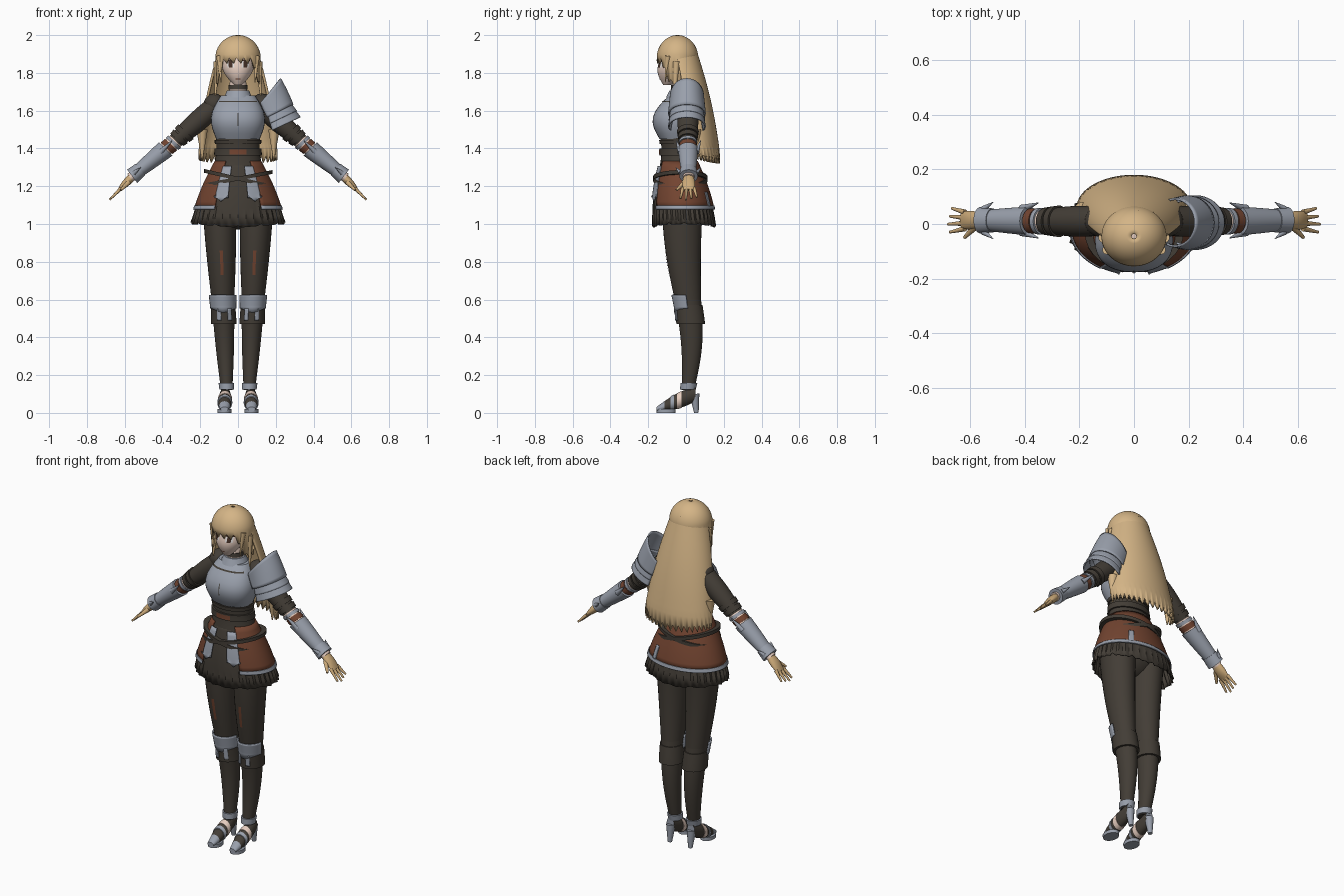
import bpy, bmesh
from math import sin, cos, radians, pi
from mathutils import Vector

cube = bpy.data.objects.get("Cube")
if cube:
    bpy.data.objects.remove(cube)


def material(name, *rgb):
    mat = bpy.data.materials.new(name)
    mat.use_nodes = True
    mat.diffuse_color = (*rgb, 1)
    mat.node_tree.nodes["Principled BSDF"].inputs["Base Color"].default_value = (*rgb, 1)
    return mat


HAIR = material("blond_hair", .66, .46, .24)
SKIN = material("pale_skin", .8, .62, .53)
GLOVE = material("tan_glove", .6, .4, .19)
STEEL = material("blue_grey_steel", .32, .35, .41)
DARK = material("dark_cloth", .056, .047, .037)
LEATHER = material("red_brown_leather", .17, .058, .03)
EYE = material("dark_brown_eye", .06, .03, .02)
WHITE = material("eye_white", .85, .82, .8)


def finish(name, bm, mats, mirror=False, thick=0, rule=None):
    """Turn a bmesh into a smooth shaded object with its modifiers."""
    mesh = bpy.data.meshes.new(name)
    if rule:
        for face in bm.faces:
            face.material_index = rule(face.calc_center_median())
    bm.to_mesh(mesh)
    bm.free()
    for mat in mats:
        mesh.materials.append(mat)
    ob = bpy.data.objects.new(name, mesh)
    bpy.context.collection.objects.link(ob)
    bpy.ops.object.select_all(action='DESELECT')
    ob.select_set(True)
    bpy.context.view_layer.objects.active = ob
    bpy.ops.object.shade_smooth_by_angle(angle=radians(40))
    if thick:
        ob.modifiers.new("thickness", 'SOLIDIFY').thickness = thick
    if mirror:
        ob.modifiers.new("mirror", 'MIRROR')


def loft(name, rings, *mats, n=32, arc=None, power=1, along_y=False, hem=None, flute=0, cap=True, **look):
    """Skin elliptical rings (x, y, z, ru, rv, tilt in degrees), whole or as an arc."""
    start, end = arc or (0, 360)
    count = n + 1 if arc else n
    bm = bmesh.new()
    rows = []
    for j, (x, y, z, ru, rv, tilt) in enumerate(rings):
        u, v = Vector((cos(radians(tilt)), 0, sin(radians(tilt)))), Vector((0, 1, 0))
        if along_y:
            u, v = Vector((1, 0, 0)), Vector((0, 0, 1))
        row = []
        for i in range(count):
            angle = radians(start + (end - start) * i / n)
            pleat = 1 + flute * (-1) ** i * j / len(rings)
            c, s = (abs(w) ** power * (1 if w > 0 else -1) * pleat for w in (cos(angle), sin(angle)))
            point = Vector((x, y, z)) + u * ru * c + v * rv * s
            if hem and j == len(rings) - 1:
                point.z += hem(i, angle)
            row.append(bm.verts.new(point))
        rows.append(row)
    for upper, lower in zip(rows, rows[1:]):
        for i in range(n):
            k = (i + 1) % count
            bm.faces.new((upper[i], lower[i], lower[k], upper[k]))
    if cap and not arc:
        bm.faces.new(rows[0])
        bm.faces.new(rows[-1][::-1])
        bmesh.ops.recalc_face_normals(bm, faces=bm.faces)
    finish(name, bm, mats, **look)


def taper(start, end, bulge=0, sway=0):
    """Shape between two rings, swelling by bulge and bowing along y by sway midway."""
    start, end = (tuple(r) + (0,) * (6 - len(r)) for r in (start, end))

    def ring(t, extra=0):
        x, y, z, ru, rv, tilt = (a + (b - a) * t for a, b in zip(start, end))
        swell = sin(pi * t)
        return x, y + sway * swell, z, ru + bulge * swell + extra, rv + bulge * swell + extra, tilt
    return ring


def piece(name, shape, t0, t1, extra, *mats, flare=0, steps=8, **look):
    """Part of a tapered shape, offset outward by extra, widening by flare."""
    loft(name, [shape(t0 + (t1 - t0) * i / steps, extra + flare * i / steps) for i in range(steps + 1)],
         *mats, **look)


def dome(name, x, y, z, rx, ry, rz, span, *mats, steps=10, **look):
    """Ellipsoid from its top down to the given angle."""
    angles = [radians(5 + (span - 5) * i / steps) for i in range(steps + 1)]
    loft(name, [(x, y, z + rz * cos(a), rx * sin(a), ry * sin(a), 0) for a in angles], *mats, **look)


def rod(name, a, b, r0, r1, mat, mirror=True):
    """Tapered rod between two points."""
    a, b = Vector(a), Vector(b)
    bm = bmesh.new()
    bmesh.ops.create_cone(bm, cap_ends=True, segments=12, radius1=r0, radius2=r1, depth=(b - a).length)
    bmesh.ops.rotate(bm, verts=bm.verts, matrix=(b - a).to_track_quat('Z', 'Y').to_matrix())
    bmesh.ops.translate(bm, verts=bm.verts, vec=(a + b) / 2)
    finish(name, bm, [mat], mirror=mirror)


# Head, face and neck
face = taper((0, -.04, 1.87, .09, .1), (0, -.1, 1.735, .02, .02), bulge=.02)
dome("skull", 0, -.04, 1.87, .09, .1, .1, 90, SKIN)
piece("face", face, 0, 1, 0, SKIN)
for label, top, bottom, extra, inner, outer, mat in (("eye_white", .06, .3, .002, 13, 40, WHITE),
                                                    ("iris", .05, .3, .004, 19, 33, EYE),
                                                    ("eyelash", 0, .06, .005, 11, 43, EYE)):
    piece(label, face, top, bottom, extra, mat, n=8, arc=(inner - 90, outer - 90), mirror=True)
piece("mouth", face, .74, .77, .002, LEATHER, n=6, arc=(-105, -75))
neck = taper((0, -.03, 1.79, .04, .04), (0, -.03, 1.68, .05, .05))
piece("neck", neck, 0, 1, 0, SKIN)
piece("choker", neck, .5, .7, .004, DARK)
piece("collar", neck, .75, 1.1, .01, STEEL, flare=.015)


# Hair: cap with a cut fringe, long back sheet, loose locks
def fringe(i, angle):
    side = max(0, abs(cos(angle)) - .66) * .4
    return -min(side, .12) - .015 * (i % 3)


def ragged_hem(i, angle):
    return -.02 * sin(angle) - .02 * (i % 3)


dome("hair_cap", 0, -.045, 1.88, .12, .11, .12, 90, HAIR, n=57, hem=fringe, cap=False, thick=.008)
long_hair = taper((0, -.05, 1.94, .1, .1), (0, .06, 1.38, .21, .12), bulge=.015)
piece("long_back_hair", long_hair, 0, 1, 0, HAIR, n=60, arc=(-4, 184), steps=16, hem=ragged_hem, thick=.014)
rod("face_lock", (.1, -.095, 1.89), (.09, -.11, 1.75), .016, .002, HAIR)
rod("side_lock", (.11, -.05, 1.86), (.12, -.06, 1.68), .02, .004, HAIR)
rod("trailing_lock", (.19, .05, 1.5), (.19, .05, 1.34), .03, .003, HAIR)

# Torso
chest = taper((0, -.03, 1.68, .09, .06), (0, -.05, 1.45, .115, .09), bulge=.04, sway=-.02)
piece("breastplate", chest, 0, 1, 0, STEEL, DARK, power=.85, rule=lambda c: int(c.y > .025))
piece("breastplate_slit", chest, .4, .7, .003, DARK, n=2, arc=(-91, -89))
piece("breastplate_trim", chest, .12, .15, .003, DARK, n=16, arc=(-150, -30), power=.85)
waist = taper((0, -.05, 1.48, .12, .09), (0, -.04, 1.3, .13, .1), bulge=-.01)
piece("bodice", waist, 0, 1, 0, DARK)
piece("upper_waist_belt", waist, .2, .32, .008, DARK)
piece("waist_belt", waist, .45, .65, .01, DARK)
piece("belt_buckle", waist, .48, .62, .013, LEATHER, n=8, arc=(-110, -70))

# Skirt: pleated underskirt, open leather overskirt, steel trim
skirt = taper((0, -.04, 1.34, .11, .09), (0, -.01, 1, .245, .165), bulge=.015)
piece("pleated_skirt", skirt, 0, 1, 0, DARK, n=72, cap=False, flute=.03, thick=.005,
      hem=lambda i, angle: .02 * abs(cos(angle)) - .02 + .01 * (i % 6 == 0))
piece("leather_overskirt", skirt, .02, .74, .01, LEATHER, n=48, arc=(-58, 238), thick=.006)
piece("overskirt_trim", skirt, .71, .77, .014, STEEL, n=48, arc=(-58, 238), thick=.006)
piece("steel_tasset", skirt, .1, .65, .014, STEEL, n=8, arc=(-76, -56), mirror=True, thick=.005,
      hem=lambda i, angle: .008 * abs(i - 4))
piece("back_plate", skirt, .5, .72, .014, STEEL, n=6, arc=(54, 62), thick=.004)
for tilt in (11, -13):
    strap = taper((0, -.03, 1.25, .185, .145, tilt), (0, -.03, 1.23, .185, .145, tilt))
    piece("crossed_hip_strap", strap, 0, 1, 0, DARK, steps=1)
dome("pelvis", 0, -.02, 1.12, .16, .11, .15, 175, DARK)

# Legs
knee = (.08, .01, .6, .06, .07)
thigh = taper((.1, -.02, 1.12, .09, .11), knee, bulge=.004, sway=-.01)
shin = taper(knee, (.06, .01, .12, .03, .033), bulge=.004, sway=.02)
piece("thigh", thigh, 0, 1, 0, DARK, mirror=True)
piece("shin", shin, 0, 1, 0, DARK, steps=12, mirror=True)
piece("thigh_mark", thigh, .5, .75, .003, LEATHER, n=4, arc=(-97, -85), mirror=True)
piece("boot_cuff", shin, .06, .27, .005, DARK, flare=.008, mirror=True)
piece("knee_plate", shin, -.05, .1, .013, STEEL, flare=-.002, n=24, arc=(-175, -5), mirror=True, thick=.008,
      hem=lambda i, angle: -.02 * sin(angle) ** 4)
for side in (-118, -70):
    piece("knee_tab", shin, .1, .23, .012, STEEL, flare=.006, n=4, arc=(side - 9, side + 9),
          mirror=True, thick=.006)
piece("ankle_guard", shin, .92, .99, .008, STEEL, mirror=True)

# Heeled shoes
foot = taper((.067, .05, .1, .025, .04), (.072, -.155, .02, .02, .012), bulge=.014)
piece("shoe", foot, 0, 1, 0, DARK, STEEL, steps=10, along_y=True, mirror=True,
      rule=lambda c: int(c.y < -.115 or c.y > .04))
piece("instep_strap", foot, .56, .64, .004, STEEL, along_y=True, mirror=True)
piece("instep_skin", foot, .36, .48, .002, SKIN, along_y=True, mirror=True)
sole = taper((.072, -.105, .02, .037, .05), (.072, -.105, 0, .037, .05))
piece("toe_sole", sole, 0, 1, 0, STEEL, steps=1, mirror=True)
rod("shoe_heel", (.067, .045, .1), (.067, .055, 0), .026, .012, STEEL)

# Arms
elbow = (.33, .01, 1.44, .04, .042, 43)
upper_arm = taper((.1, .01, 1.645, .05, .05, 50), elbow, bulge=.01)
forearm = taper(elbow, (.57, .014, 1.245, .025, .03, 53), bulge=.002)
dome("shoulder", .125, .01, 1.635, .056, .056, .056, 175, DARK, mirror=True)
piece("sleeve", upper_arm, 0, 1, 0, DARK, mirror=True)
piece("forearm", forearm, 0, 1, 0, SKIN, mirror=True)
for t in (.76, .88):
    piece("sleeve_fold", upper_arm, t, t + .09, .007, DARK, steps=2, mirror=True)
piece("elbow_guard", forearm, .02, .08, .007, STEEL, steps=2, mirror=True)
piece("elbow_strap", forearm, .1, .2, .005, LEATHER, steps=2, mirror=True)
piece("vambrace", forearm, .22, .85, .012, STEEL, flare=-.006, mirror=True)
piece("wrist_cuff", forearm, .78, .96, .01, STEEL, flare=.008, mirror=True)
for side in (-1, 1):
    y = .013 + side * .042
    rod("elbow_fin", (.41, y, 1.38), (.35, y + side * .022, 1.44), .016, .002, STEEL)
    rod("cuff_fin", (.55, y, 1.27), (.515, y + side * .025, 1.3), .012, .001, STEEL)

# Hands
palm = taper((.56, .014, 1.25, .02, .026, 48), (.63, .014, 1.18, .008, .03, 43), bulge=.006)
piece("palm", palm, 0, 1, 0, GLOVE, mirror=True)
for i in range(4):
    y = -.017 + i * .02
    reach = .062 - .007 * abs(i - 1)
    rod("finger", (.618, y, 1.19), (.618 + reach, y * 1.45 - .005, 1.19 - reach), .01, .005, GLOVE)
rod("thumb", (.58, -.008, 1.22), (.62, -.05, 1.18), .014, .006, GLOVE)

# Layered pauldron on the left shoulder
fin = taper((.15, .005, 1.68, .12, .09, 50), (.195, .005, 1.585, .11, .1, 26))
piece("pauldron_fin", fin, 0, 1, 0, STEEL, arc=(-115, 115), thick=.008)
lower = taper((.19, .005, 1.605, .1, .09, 26), (.225, .005, 1.517, .116, .098, 25))
for label, t in (("pauldron_middle_plate", 0), ("pauldron_lower_plate", .4)):
    piece(label, lower, t, t + .6, -.004, STEEL, flare=.006, arc=(-115, 115), thick=.008)
